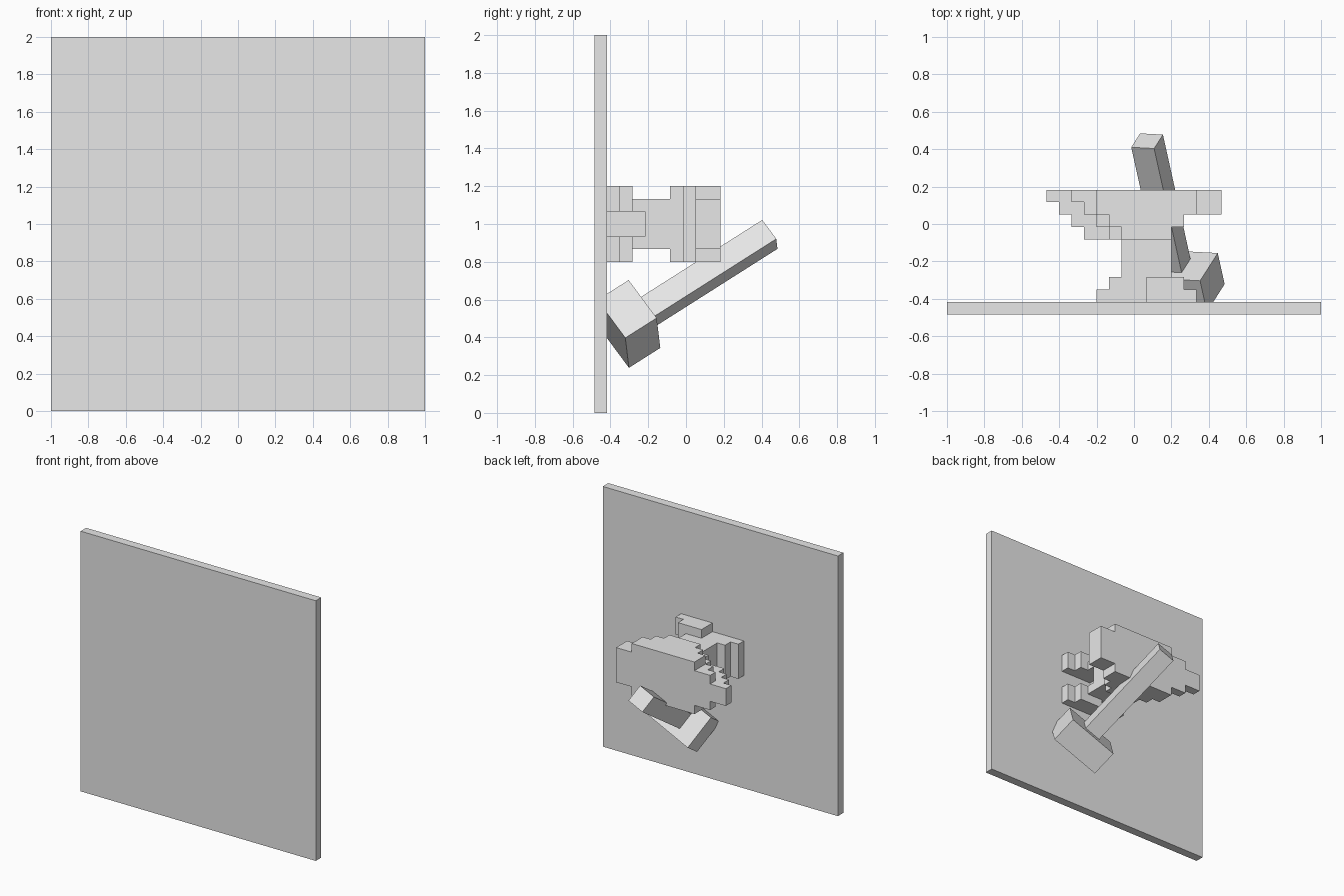
import bpy
import bmesh
from mathutils import Matrix, Vector

cube = bpy.data.objects.get("Cube")
if cube:
    bpy.data.objects.remove(cube, do_unlink=True)

U = 1 / 15          # grid unit
BASE_Y = -0.417     # back surface of the panel

grey = bpy.data.materials.new("plain grey")
grey.use_nodes = True
grey.diffuse_color = (0.8, 0.8, 0.8, 1)
grey.node_tree.nodes["Principled BSDF"].inputs["Base Color"].default_value = (0.8, 0.8, 0.8, 1)


def finish(name, bm):
    """Turn a bmesh into a named, coloured object."""
    bmesh.ops.recalc_face_normals(bm, faces=bm.faces)
    mesh = bpy.data.meshes.new(name)
    bm.to_mesh(mesh)
    bm.free()
    mesh.materials.append(grey)
    obj = bpy.data.objects.new(name, mesh)
    bpy.context.collection.objects.link(obj)
    return obj


def box(name, centre, size, rotation=None):
    bm = bmesh.new()
    bmesh.ops.create_cube(bm, size=1)
    matrix = Matrix.Translation(centre)
    if rotation:
        matrix = matrix @ rotation.to_4x4()
    bmesh.ops.transform(bm, matrix=matrix @ Matrix.Diagonal((*size, 1)), verts=bm.verts)
    return finish(name, bm)


def stepped_slab(bm, rows, first_row, w0, w1):
    """Extrude a stepped outline, given as (left, right) per row, from w0 to w1."""
    right, left = [], []
    for i, (a, b) in enumerate(rows):
        for v in (first_row + i, first_row + i + 1):
            right.append((b, v))
            left.append((a, v))
    outline = []
    for p in right + left[::-1]:
        if not outline or outline[-1] != p:
            outline.append(p)
    verts = [bm.verts.new((x * U, BASE_Y + v * U, 1 + w0 * U)) for x, v in outline]
    face = bm.faces.new(verts)
    extruded = bmesh.ops.extrude_face_region(bm, geom=[face])["geom"]
    moved = [g for g in extruded if isinstance(g, bmesh.types.BMVert)]
    bmesh.ops.translate(bm, verts=moved, vec=(0, 0, (w1 - w0) * U))


# Square panel
box("panel", (0, BASE_Y - U / 2, 1), (2, U, 2))

# Anvil: core with horn tip and a recess between the split feet
core = [(-3, 1), (-2, 1), (-1, 1), (-1, 3), (-1, 3), (-4, 3), (-5, 4), (-6, 7), (-7, 7)]
middle = [(-3, 5), (-2, 4), (-1, 3), (-1, 3), (-1, 3), (-2, 3), (-3, 4), (-4, 7), (-5, 7)]
outer_head = [(-1, 3), (-2, 4), (-3, 5), (-3, 5)]
outer_foot = [(1, 5), (1, 4)]
bm = bmesh.new()
stepped_slab(bm, core, 0, -1, 1)
for side in (-1, 1):
    stepped_slab(bm, middle, 0, side, side * 2)
    stepped_slab(bm, outer_head, 5, side * 2, side * 3)
    stepped_slab(bm, outer_foot, 0, side * 2, side * 3)
finish("anvil", bm)

# Hammer: tilted handle and head sharing one set of axes
along = Vector((-0.184, 0.83, 0.527)).normalized()
across = Vector((-0.917, 0.05, -0.395))
across = (across - along * across.dot(along)).normalized()
depth = along.cross(across)
tilt = Matrix((across, depth, along)).transposed()
handle_end = Vector((0.07, 0.444, 0.945))
box("hammer_handle", handle_end - along * 6 * U, (2 * U, 2 * U, 12 * U), tilt)
box("hammer_head", handle_end - along * 13.5 * U, (6 * U, 4 * U, 3 * U), tilt)
